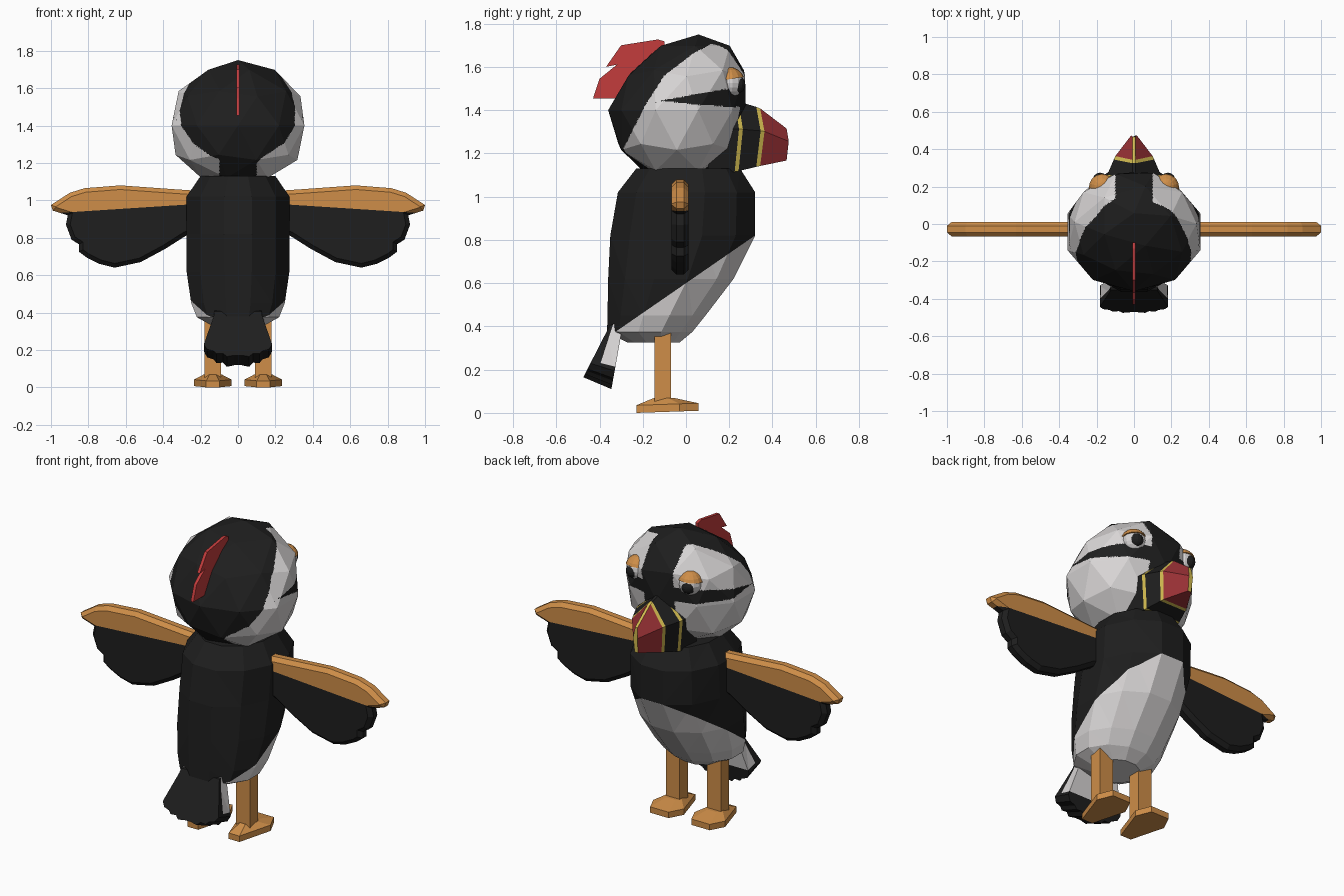
import bpy, bmesh, math
from mathutils import Vector

if "Cube" in bpy.data.objects:
    bpy.data.objects.remove(bpy.data.objects["Cube"])


def material(name, r, g, b):
    m = bpy.data.materials.new(name)
    m.diffuse_color = (r, g, b, 1)
    m.use_nodes = True
    m.node_tree.nodes["Principled BSDF"].inputs["Base Color"].default_value = m.diffuse_color
    return m


BLACK = material("feather black", .013, .013, .013)
WHITE = material("feather white", .68, .66, .66)
ORANGE = material("orange", .62, .27, .065)
RED = material("crest red", .55, .045, .045)
DARKRED = material("beak red", .31, .03, .035)
YELLOW = material("beak yellow", .65, .5, .08)


def finish(bm, name, *mats):
    bmesh.ops.recalc_face_normals(bm, faces=bm.faces[:])
    me = bpy.data.meshes.new(name)
    bm.to_mesh(me)
    bm.free()
    for m in mats:
        me.materials.append(m)
    ob = bpy.data.objects.new(name, me)
    bpy.context.collection.objects.link(ob)
    return ob


def loft(rings, rule=None):
    """Skin closed rings and cap both ends; rule(ring, side) gives a material slot."""
    bm = bmesh.new()
    vs = [[bm.verts.new(p) for p in r] for r in rings]
    n = len(vs[0])
    for i in range(len(vs) - 1):
        for j in range(n):
            k = (j + 1) % n
            f = bm.faces.new((vs[i][j], vs[i][k], vs[i + 1][k], vs[i + 1][j]))
            f.material_index = rule(i, j) if rule else 0
    bm.faces.new(vs[0])
    f = bm.faces.new(vs[-1])
    f.material_index = rule(len(vs) - 1, 0) if rule else 0
    bmesh.ops.recalc_face_normals(bm, faces=bm.faces[:])
    return bm


def cut(bm, co, no):
    bmesh.ops.bisect_plane(bm, geom=bm.verts[:] + bm.edges[:] + bm.faces[:],
                           plane_co=co, plane_no=no, dist=1e-5)


def paint(bm, test):
    for f in bm.faces:
        f.material_index = int(test(f.calc_center_median()))


def inside(u, v, poly):
    hit = False
    for (a, b), (c, d) in zip(poly, poly[1:] + poly[:1]):
        if (b > v) != (d > v) and u < a + (v - b) * (c - a) / (d - b):
            hit = not hit
    return hit


def sphere(name, centre, radius, mat, keep_above=None):
    bm = bmesh.new()
    bmesh.ops.create_uvsphere(bm, u_segments=14, v_segments=10, radius=radius)
    if keep_above is not None:
        r = bmesh.ops.bisect_plane(bm, geom=bm.verts[:] + bm.edges[:] + bm.faces[:],
                                   plane_co=(0, 0, keep_above), plane_no=(0, -.15, 1), clear_inner=True)
        bmesh.ops.contextual_create(bm, geom=[e for e in r["geom_cut"] if isinstance(e, bmesh.types.BMEdge)])
    bmesh.ops.translate(bm, vec=centre, verts=bm.verts[:])
    return finish(bm, name, mat)


# Body: boxy rings, white belly below a sloping plane
rings = []
for z, back, front, w in [(1.13, -.23, .25, .2), (1.02, -.315, .32, .275), (.82, -.35, .32, .275),
                          (.62, -.36, .22, .275), (.45, -.363, .09, .25), (.375, -.365, .03, .22),
                          (.325, -.27, -.03, .13)]:
    c, h, s = (back + front) / 2, (front - back) / 2, 1 / math.cos(math.pi / 12)
    angles = [math.radians(15 + 30 * i) for i in range(12)]
    rings.append([(w * s * math.cos(a), c + h * s * math.sin(a), z) for a in angles])
bm = loft(rings)
bmesh.ops.triangulate(bm, faces=bm.faces[:])
cut(bm, (0, 0, .6), (0, -.69, 1))
paint(bm, lambda p: p.z < .6 + .69 * p.y)
finish(bm, "body", BLACK, WHITE)

# Head: faceted ball with flat underside, finely cut so the face patches can be painted
bm = bmesh.new()
bmesh.ops.create_icosphere(bm, subdivisions=2, radius=1)
mx = max(v.co.x for v in bm.verts)
my = max(abs(v.co.y) for v in bm.verts)
for v in bm.verts:
    x, y, z = v.co
    v.co = (x / mx * .355, y / my * .318 - .042 + .1 * max(z, 0), max(1.12, 1.4 + .35 * z))
bmesh.ops.subdivide_edges(bm, edges=bm.edges[:], cuts=23, use_grid_fill=True)
brow = [(-.19, 1.42), (-.11, 1.445), (.165, 1.495), (.35, 1.5), (.35, 1.64), (.23, 1.69),
        (.12, 1.71), (.03, 1.66), (-.1, 1.56)]
cheek = [(-.19, 1.42), (-.11, 1.443), (.05, 1.425), (.225, 1.415), (.35, 1.42), (.35, 1.1),
         (-.2, 1.1), (-.29, 1.22)]
paint(bm, lambda p: (inside(p.y, p.z, brow) or inside(p.y, p.z, cheek)) and abs(p.x) > .1)
finish(bm, "head", BLACK, WHITE)

# Beak: narrow-ridged sections, yellow bands between black base and red tip
rings = []
for y, top, bot, w in [(.1, 1.45, 1.115, .17), (.225, 1.445, 1.115, .15), (.243, 1.44, 1.118, .143),
                       (.325, 1.415, 1.138, .108), (.343, 1.408, 1.142, .1), (.465, 1.315, 1.167, .014)]:
    e, zm, by = .008, bot + .6 * (top - bot), y + (.02 if y < .4 else .01)
    rings.append([(e, y, top), (w, by, zm), (.8 * w, y, bot), (-.8 * w, y, bot), (-w, by, zm), (-e, y, top)])
finish(loft(rings, lambda i, j: 1 if i in (1, 3, 5) or (i == 4 and j == 5) else 2 if i == 4 else 0),
       "beak", BLACK, YELLOW, DARKRED)

# Crest plate
outline = [(-.1, 1.718), (-.13, 1.727), (-.3, 1.7), (-.37, 1.6), (-.32, 1.61), (-.4, 1.545),
           (-.43, 1.454), (-.32, 1.454), (-.22, 1.58), (-.1, 1.65)]
finish(loft([[(x, y, z) for y, z in outline] for x in (-.009, .009)]), "crest", RED)

# Tail: fan with scalloped end, white underside and black tip
half = [(.125, -.12), (.13, 0), (.183, .7), (.165, .82), (.13, .86), (.115, .93), (.08, .92),
        (.06, 1), (.02, .97)]
outline = half + [(-x, t) for x, t in reversed(half)]
bm = loft([[(x, -.365 - .11 * t, .38 - .215 * t) for x, t in outline],
           [(x, -.295 - .05 * t, .39 - .28 * t) for x, t in outline]])
bmesh.ops.triangulate(bm, faces=bm.faces[:])
side, tip = Vector((0, .14, -.045)), Vector((0, .25, 1))
cut(bm, (0, -.35, .37), side)
cut(bm, (0, -.36, .222), tip)
paint(bm, lambda p: (p - Vector((0, -.35, .37))).dot(side) > 0 and (p - Vector((0, -.36, .222))).dot(tip) > 0)
finish(bm, "tail", BLACK, WHITE)

wing = [(.2, 1.05), (.35, 1.06), (.63, 1.08), (.82, 1.065), (.9, 1.04), (1, .975), (.99, .945),
        (.91, .92), (.92, .87), (.89, .79), (.85, .765), (.85, .725), (.81, .695), (.74, .66),
        (.66, .64), (.52, .67), (.39, .74), (.28, .81), (.2, .83)]
foot = [(.035, -.23), (.1, -.03), (.06, .057), (-.06, .057), (-.1, -.03), (-.035, -.23)]
for s, label in ((1, "right"), (-1, "left")):
    # Wing: chamfered slab, orange leading edge above a sloping cut
    bm = loft([[(s * x, y, z) for x, z in wing] for y in (-.067, .012)])
    rim = [e for e in bm.edges if abs(e.verts[0].co.y - e.verts[1].co.y) < .01]
    bmesh.ops.bevel(bm, geom=rim, offset=.022, segments=1, affect='EDGES', clamp_overlap=True)
    bmesh.ops.triangulate(bm, faces=bm.faces[:])
    cut(bm, (0, 0, .995), (s * .065, 0, 1))
    paint(bm, lambda p: p.z > .995 - .065 * abs(p.x))
    finish(bm, label + "_wing", BLACK, ORANGE)

    # Leg and webbed foot
    cx = s * .135
    sq = [(-.045, -.145), (.045, -.145), (.045, -.07), (-.045, -.07)]
    finish(loft([[(cx + x, y, z) for x, y in sq] for z in (.04, .42)]), label + "_leg", ORANGE)
    bottom = [(cx + x, y, .01 * (y + .23) / .29) for x, y in foot]
    edge = [(cx + x, y, .035 + .01 * (y + .23) / .29) for x, y in foot]
    top = [(cx + x * .5, -.108 + (y + .108) * .35, .068) for x, y in foot]
    finish(loft([bottom, edge, top]), label + "_foot", ORANGE)

    # Eye: ball, upper lid and pupil
    c = Vector((s * .17, .2, 1.525))
    sphere(label + "_eyeball", c, .067, WHITE)
    sphere(label + "_eyelid", c, .074, ORANGE, .018)
    sphere(label + "_pupil", c + Vector((s * .3, .93, -.2)).normalized() * .037, .04, BLACK)
